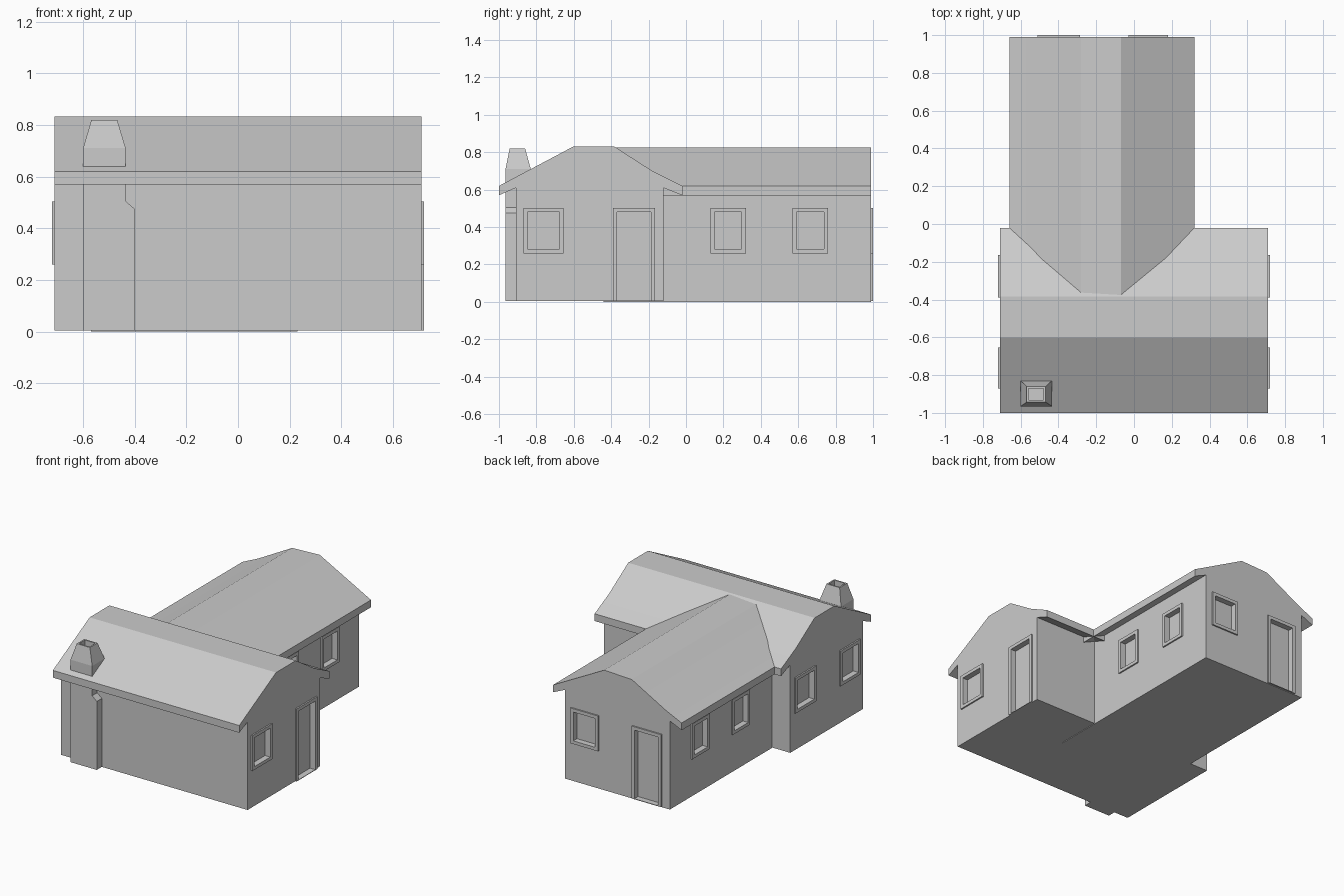
import bpy, bmesh, math
from mathutils import Vector

cube = bpy.data.objects.get("Cube")
if cube:
    bpy.data.objects.remove(cube, do_unlink=True)

grey = bpy.data.materials.new("plain_grey")
grey.diffuse_color = (0.6, 0.6, 0.6, 1)
grey.use_nodes = True
grey.node_tree.nodes["Principled BSDF"].inputs["Base Color"].default_value = (0.6, 0.6, 0.6, 1)


def finish(name, bm):
    bmesh.ops.recalc_face_normals(bm, faces=bm.faces)
    mesh = bpy.data.meshes.new(name)
    bm.to_mesh(mesh)
    bm.free()
    mesh.materials.append(grey)
    obj = bpy.data.objects.new(name, mesh)
    bpy.context.collection.objects.link(obj)
    return obj


def prism(bm, profile, place, start, end):
    """Extrude a 2D profile between two depths; place maps (u, v, depth) to 3D."""
    face = bm.faces.new([bm.verts.new(place(u, v, start)) for u, v in profile])
    out = bmesh.ops.extrude_face_region(bm, geom=[face])
    shift = Vector(place(0, 0, end)) - Vector(place(0, 0, start))
    bmesh.ops.translate(bm, vec=shift, verts=[g for g in out["geom"] if isinstance(g, bmesh.types.BMVert)])


def along_x(u, v, d):
    return (d, u, v)


def along_y(u, v, d):
    return (u, d, v)


def rect(u0, u1, v0, v1):
    return [(u0, v0), (u1, v0), (u1, v1), (u0, v1)]


def solid(name, profile, place, start, end):
    bm = bmesh.new()
    prism(bm, profile, place, start, end)
    return finish(name, bm)


# Two wings, each one profile with overhanging eaves
FRONT = [(-0.91, 0.004), (-0.91, 0.61), (-1, 0.57), (-1, 0.62), (-0.6, 0.832), (-0.385, 0.832),
         (-0.18, 0.70), (-0.02, 0.62), (-0.02, 0.57), (-0.12, 0.61), (-0.12, 0.004)]
REAR = [(-0.57, 0), (-0.57, 0.61), (-0.66, 0.57), (-0.66, 0.62), (-0.54, 0.675), (-0.28, 0.818),
        (-0.07, 0.826), (0.32, 0.62), (0.32, 0.57), (0.23, 0.61), (0.23, 0)]
front_wing = solid("front_wing", FRONT, along_x, -0.71, 0.71)
rear_wing = solid("rear_wing", REAR, along_y, -0.44, 0.99)

# Openings: name, extrude direction, wall position, outward sign, span, is door
openings = [
    ("front_wing_left_window", along_x, 0.71, 1, -0.87, -0.655, False),
    ("front_wing_left_door", along_x, 0.71, 1, -0.39, -0.165, True),
    ("front_wing_right_window_a", along_x, -0.71, -1, -0.87, -0.655, False),
    ("front_wing_right_window_b", along_x, -0.71, -1, -0.39, -0.165, False),
    ("rear_gable_window", along_y, 0.99, 1, -0.03, 0.18, False),
    ("rear_gable_door", along_y, 0.99, 1, -0.51, -0.285, True),
]
for side, wall, sign in (("left", 0.23, 1), ("right", -0.57, -1)):
    for tag, u in (("a", 0.13), ("b", 0.57)):
        openings.append((f"rear_wing_{side}_window_{tag}", along_x, wall, sign, u, u + 0.19, False))

RIM, PROUD, RECESS = 0.022, 0.01, 0.03
cut = bmesh.new()
frames = []
for name, place, wall, sign, u0, u1, door in openings:
    bottom = 0.004 if door else 0.26
    sill = 0.008 if door else bottom + RIM
    frames.append(solid(name + "_frame", rect(u0, u1, bottom, 0.503), place,
                        wall - sign * 0.005, wall + sign * PROUD))
    prism(cut, rect(u0 + RIM, u1 - RIM, sill, 0.48), place, wall - sign * RECESS, wall + sign * 0.05)
cutter = finish("opening_cutter", cut)
cutter.hide_render = True

# Cut the recessed panes and doors through walls and frames
for obj in [front_wing, rear_wing] + frames:
    mod = obj.modifiers.new("openings", "BOOLEAN")
    mod.operation = "DIFFERENCE"
    mod.solver = "EXACT"
    mod.object = cutter
    bpy.context.view_layer.objects.active = obj
    bpy.ops.object.modifier_apply(modifier=mod.name)
bpy.data.objects.remove(cutter, do_unlink=True)

# Soften the slight bend in the roof slopes
for obj in (front_wing, rear_wing):
    bpy.ops.object.select_all(action="DESELECT")
    obj.select_set(True)
    bpy.context.view_layer.objects.active = obj
    bpy.ops.object.shade_smooth_by_angle(angle=math.radians(12))

# Chimney breast with a sloped shoulder on the front wall
BREAST = [(-0.6, 0.004), (-0.4, 0.004), (-0.4, 0.475), (-0.435, 0.505), (-0.435, 0.62), (-0.6, 0.62)]
solid("chimney_breast", BREAST, along_y, -0.965, -0.9)

# Chimney stack: straight base, tapered top, hollow flue
bm = bmesh.new()
rings = []
for x0, x1, y0, y1, z in ((-0.6, -0.435, -0.965, -0.83, 0.6), (-0.6, -0.435, -0.965, -0.83, 0.71),
                          (-0.568, -0.468, -0.943, -0.86, 0.82), (-0.558, -0.478, -0.933, -0.87, 0.82),
                          (-0.558, -0.478, -0.933, -0.87, 0.77)):
    rings.append([bm.verts.new((u, v, z)) for u, v in rect(x0, x1, y0, y1)])
for low, high in zip(rings, rings[1:]):
    for i in range(4):
        j = (i + 1) % 4
        bm.faces.new((low[i], low[j], high[j], high[i]))
bm.faces.new(rings[0])
bm.faces.new(rings[-1])
finish("chimney_stack", bm)
